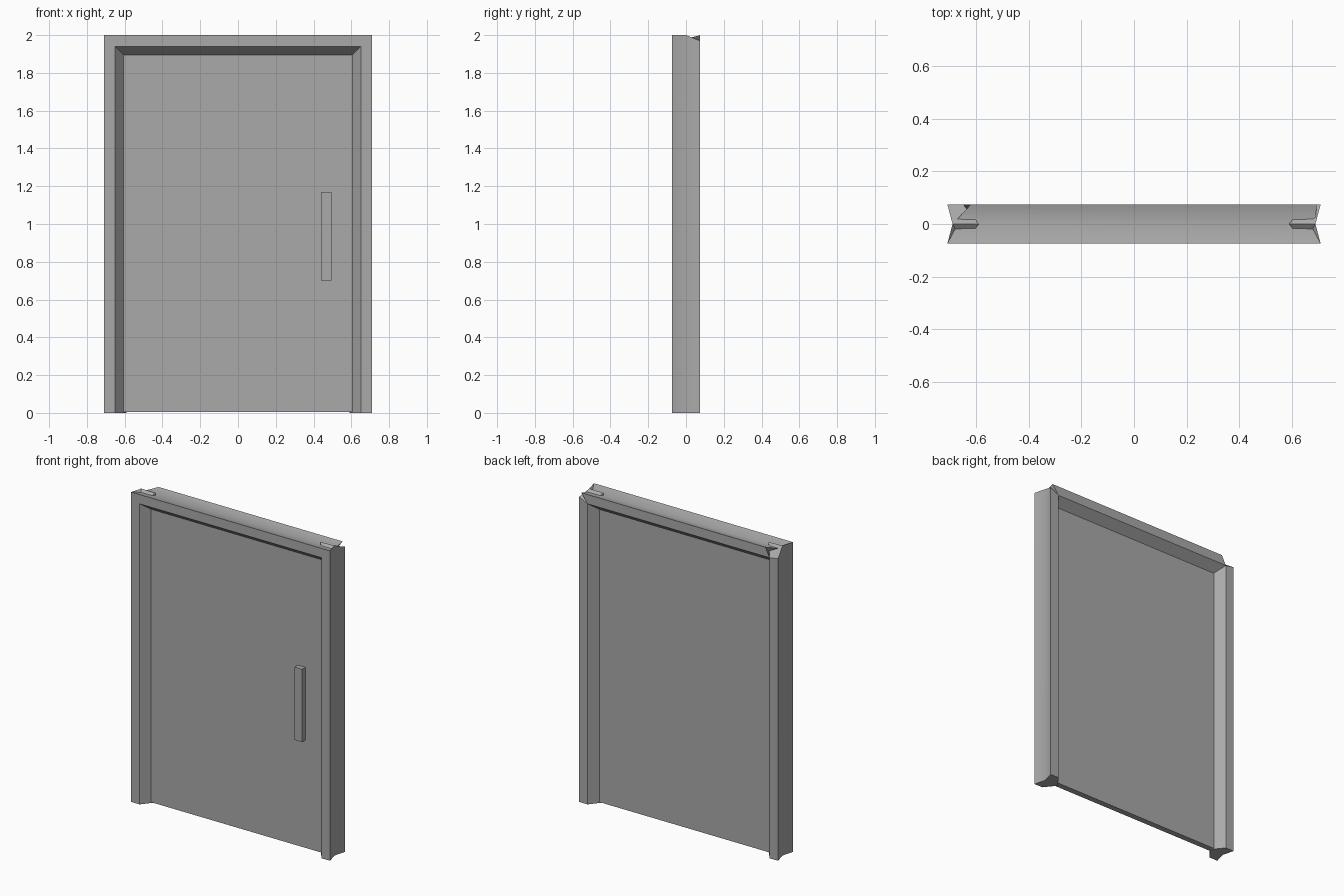
import bpy, bmesh, math

cube = bpy.data.objects.get("Cube")
if cube:
    bpy.data.objects.remove(cube, do_unlink=True)

grey = bpy.data.materials.new("door_grey")
grey.use_nodes = True
GREY = (0.4, 0.4, 0.4, 1)
grey.diffuse_color = GREY
grey.node_tree.nodes["Principled BSDF"].inputs["Base Color"].default_value = GREY

HALF_W, HEIGHT, DEPTH = 0.71, 2.0, 0.075
FACE, DIP, TIP = 0.06, 0.02, 0.12      # casing width, outer groove, inner ridge

# Moulding section as (inset from the outer edge, y)
SECTION = [(0, -DEPTH), (FACE, -DEPTH), (TIP, 0),
           (FACE, DEPTH), (0, DEPTH), (DIP, 0)]


def finish(name, bm):
    bmesh.ops.recalc_face_normals(bm, faces=bm.faces)
    mesh = bpy.data.meshes.new(name)
    bm.to_mesh(mesh)
    bm.free()
    mesh.materials.append(grey)
    obj = bpy.data.objects.new(name, mesh)
    bpy.context.collection.objects.link(obj)
    bpy.ops.object.select_all(action='DESELECT')
    obj.select_set(True)
    bpy.context.view_layer.objects.active = obj
    bpy.ops.object.shade_smooth_by_angle(angle=math.radians(35))
    return obj


def moulding(name, start, end):
    """Solid between two matching outlines."""
    bm = bmesh.new()
    a = [bm.verts.new(p) for p in start]
    b = [bm.verts.new(p) for p in end]
    n = len(a)
    for i in range(n):
        j = (i + 1) % n
        bm.faces.new((a[i], a[j], b[j], b[i]))
    caps = [bm.faces.new(a), bm.faces.new(b)]
    bmesh.ops.triangulate(bm, faces=caps)
    return finish(name, bm)


def box(name, x0, x1, y0, y1, z0, z1):
    bm = bmesh.new()
    bmesh.ops.create_cube(bm, size=1)
    for v in bm.verts:
        v.co = (x1 if v.co.x > 0 else x0,
                y1 if v.co.y > 0 else y0,
                z1 if v.co.z > 0 else z0)
    return finish(name, bm)


# Side jambs: mitred faces, full-height core, back corner cut short
for name, side, back_top in (("left_jamb", 1, 1.97), ("right_jamb", -1, 1.95)):
    tops = [HEIGHT, HEIGHT - FACE, HEIGHT - 0.003, HEIGHT - FACE, back_top, HEIGHT]
    outline = [(side * (HALF_W - d), y) for d, y in SECTION]
    moulding(name, [(x, y, 0) for x, y in outline],
             [(x, y, z) for (x, y), z in zip(outline, tops)])

# Header with mitred ends, its back corners pulled inward
ends = []
for side, back_x in ((-1, 0.62), (1, 0.695)):
    pts = [(side * (HALF_W - d), y, HEIGHT - d) for d, y in SECTION]
    pts[4] = (side * back_x, DEPTH, HEIGHT)
    ends.append(pts)
moulding("header", *ends)

# Door leaf and pull handle
box("door_panel", -0.62, 0.62, -0.02, 0.018, 0.005, 1.91)
box("handle", 0.44, 0.495, -0.053, -0.015, 0.70, 1.17)
